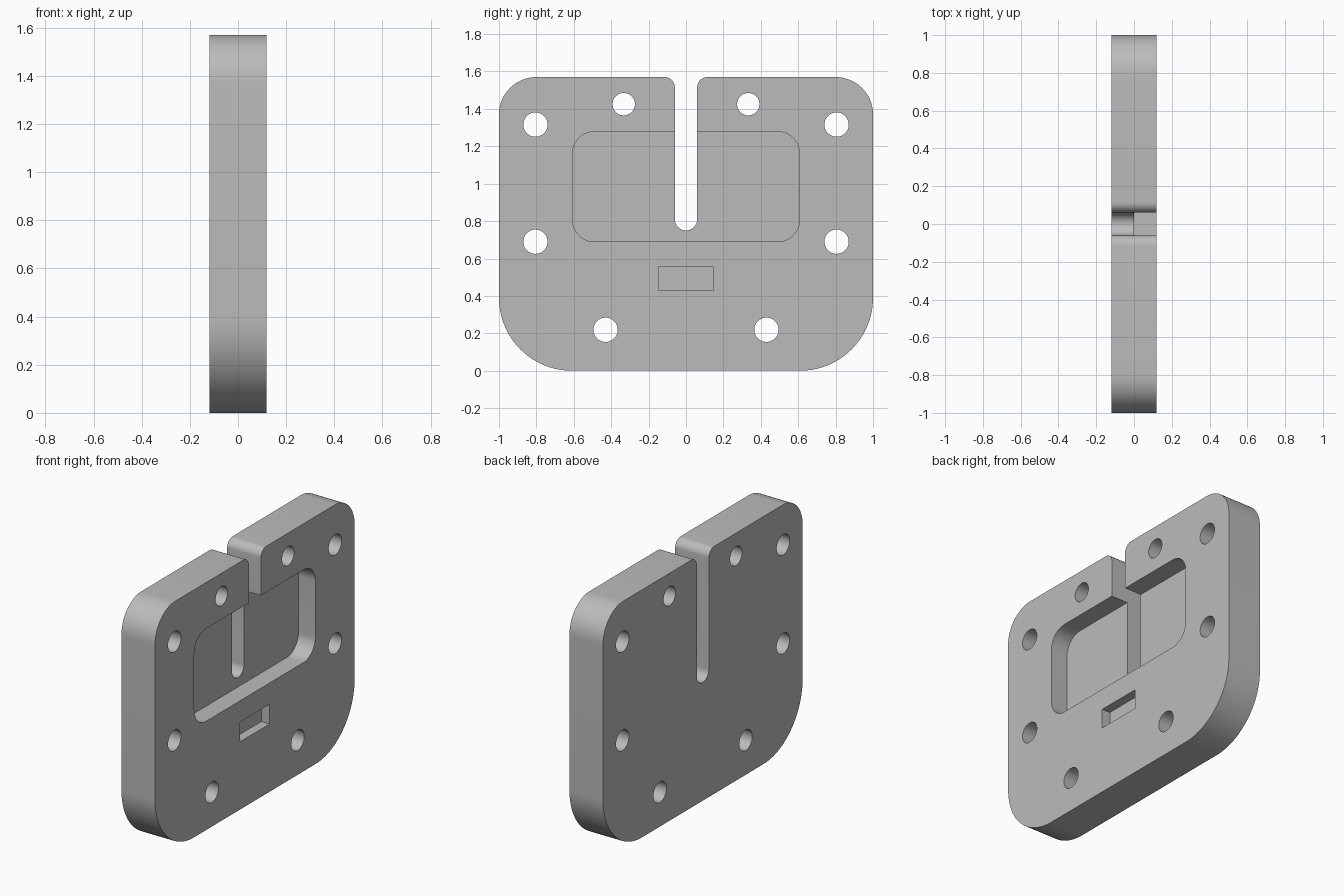
import bpy, bmesh
from math import pi, cos, sin
from mathutils import Vector

HALF = 0.118      # half thickness of the plate
TOP = 1.57        # plate height
SLOT = 0.06       # half width of the slot

if "Cube" in bpy.data.objects:
    bpy.data.objects.remove(bpy.data.objects["Cube"], do_unlink=True)

grey = bpy.data.materials.new("plain grey")
grey.use_nodes = True
colour = (0.5, 0.5, 0.5, 1)
grey.diffuse_color = colour
grey.node_tree.nodes["Principled BSDF"].inputs["Base Color"].default_value = colour


def arc(y, z, r, start, end, steps=16):
    """Arc points in the y-z plane, angles in quarter turns."""
    angles = [(start + (end - start) * i / steps) * pi / 2 for i in range(steps + 1)]
    return [(y + r * cos(a), z + r * sin(a)) for a in angles]


def rounded_rect(half_w, z0, z1, r):
    w = half_w - r
    return (arc(w, z0 + r, r, -1, 0) + arc(w, z1 - r, r, 0, 1)
            + arc(-w, z1 - r, r, 1, 2) + arc(-w, z0 + r, r, 2, 3))


def prism(name, profile, x0, x1):
    """Extrude a counter-clockwise y-z profile along x."""
    bm = bmesh.new()
    face = bm.faces.new([bm.verts.new((x0, y, z)) for y, z in profile])
    out = bmesh.ops.extrude_face_region(bm, geom=[face])
    moved = [v for v in out["geom"] if isinstance(v, bmesh.types.BMVert)]
    bmesh.ops.translate(bm, verts=moved, vec=Vector((x1 - x0, 0, 0)))
    bmesh.ops.recalc_face_normals(bm, faces=bm.faces)
    mesh = bpy.data.meshes.new(name)
    bm.to_mesh(mesh)
    bm.free()
    mesh.materials.append(grey)
    obj = bpy.data.objects.new(name, mesh)
    bpy.context.collection.objects.link(obj)
    return obj


# Plate outline: right half from bottom to slot, then mirrored, with slot floor
lip = 0.055
half = (arc(0.61, 0.39, 0.39, -1, 0, 24) + arc(0.8, TOP - 0.2, 0.2, 0, 1)
        + arc(SLOT + lip, TOP - lip, lip, 1, 2, 10))
slot_floor = arc(0, 0.75 + SLOT, SLOT, 0, -2)
plate = prism("slotted_plate", half + slot_floor + [(-y, z) for y, z in reversed(half)],
              -HALF, HALF)

# Cutters: shallow pockets on the +x face and through holes
cutters = [
    prism("pocket_cutter", rounded_rect(0.607, 0.69, 1.278, 0.118), 0, HALF + 0.1),
    prism("label_recess_cutter",
          [(-0.148, 0.43), (0.148, 0.43), (0.148, 0.555), (-0.148, 0.555)],
          HALF - 0.058, HALF + 0.1),
]
for y, z, r in [(0.333, 1.425, 0.06), (0.805, 1.316, 0.065),
                (0.805, 0.69, 0.065), (0.43, 0.219, 0.065)]:
    for side in (-1, 1):
        cutters.append(prism("hole_cutter", arc(side * y, z, r, 0, 4, 40)[:-1],
                             -HALF - 0.1, HALF + 0.1))

# Cut the plate and remove the cutters
bpy.ops.object.select_all(action="DESELECT")
plate.select_set(True)
bpy.context.view_layer.objects.active = plate
for cutter in cutters:
    cutter.hide_render = True
    cut = plate.modifiers.new("cut", "BOOLEAN")
    cut.operation, cut.solver, cut.object = "DIFFERENCE", "EXACT", cutter
    bpy.ops.object.modifier_apply(modifier=cut.name)
    bpy.data.objects.remove(cutter, do_unlink=True)

bpy.ops.object.shade_smooth_by_angle(angle=pi / 6)
